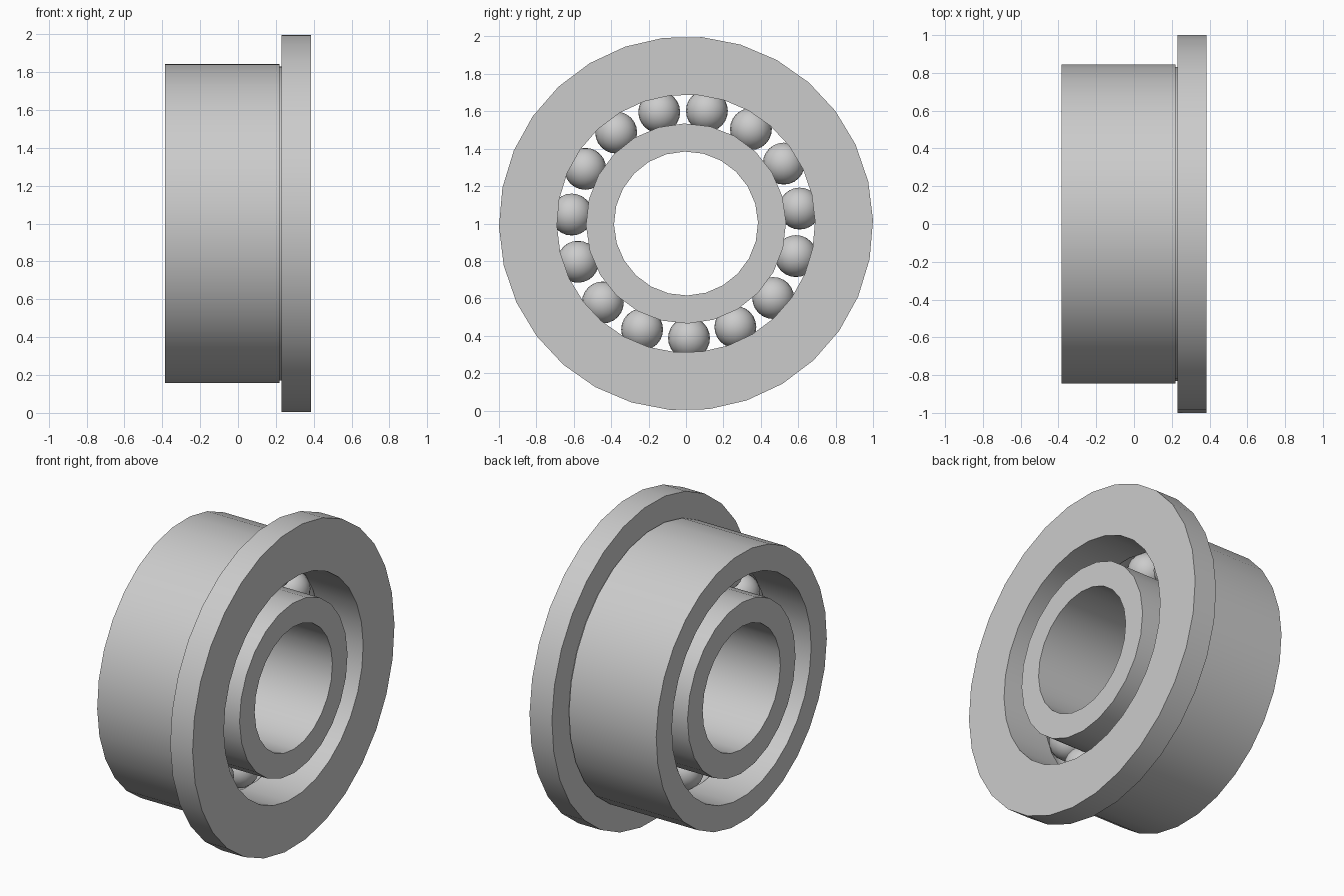
import bpy
import bmesh
from math import sin, cos, pi, radians, asin
from mathutils import Vector

cube = bpy.data.objects.get("Cube")
if cube:
    bpy.data.objects.remove(cube, do_unlink=True)

HALF = 0.385        # half width of the bearing
PITCH = 0.613       # radius of the circle of balls
BALL = 0.112
GROOVE = 0.114
COUNT = 15

steel = bpy.data.materials.new("steel grey")
steel.use_nodes = True
GREY = (0.6, 0.6, 0.6, 1)
steel.diffuse_color = GREY
steel.node_tree.nodes["Principled BSDF"].inputs["Base Color"].default_value = GREY


def finish(name, bm):
    bmesh.ops.recalc_face_normals(bm, faces=bm.faces)
    mesh = bpy.data.meshes.new(name)
    bm.to_mesh(mesh)
    bm.free()
    mesh.materials.append(steel)
    obj = bpy.data.objects.new(name, mesh)
    bpy.context.collection.objects.link(obj)
    bpy.ops.object.select_all(action="DESELECT")
    obj.select_set(True)
    bpy.context.view_layer.objects.active = obj
    bpy.ops.object.shade_smooth_by_angle(angle=radians(30))
    return obj


def on_axis(x, r, a):
    """Point at distance r and angle a around the horizontal axle."""
    return Vector((x, r * cos(a), 1 + r * sin(a)))


def revolve(name, profile, segments, start=0.0):
    """Closed (x, radius) profile turned into a ring."""
    bm = bmesh.new()
    loops = [[bm.verts.new(on_axis(x, r, start + 2 * pi * i / segments))
              for x, r in profile] for i in range(segments)]
    n = len(profile)
    for i, loop in enumerate(loops):
        following = loops[(i + 1) % segments]
        for j in range(n):
            k = (j + 1) % n
            bm.faces.new((loop[j], loop[k], following[k], following[j]))
    return finish(name, bm)


def raceway(shoulder, steps=10):
    """Groove arc from -x to +x, cut into a wall at the shoulder radius."""
    side = 1 if shoulder > PITCH else -1
    low = asin(abs(shoulder - PITCH) / GROOVE)
    angles = [pi - low - (pi - 2 * low) * i / steps for i in range(steps + 1)]
    return [(GROOVE * cos(a), PITCH + side * GROOVE * sin(a)) for a in angles]


# Outer ring with flange, small relief groove and ball raceway
outer_profile = [(-HALF, 0.69)] + raceway(0.69) + [
    (HALF, 0.69), (HALF, 1.0), (0.23, 1.0),
    (0.23, 0.832), (0.22, 0.832), (0.22, 0.845), (-HALF, 0.845)]
revolve("outer_ring", outer_profile, 30, radians(1))

# Inner ring with bore and ball raceway
inner_profile = [(-HALF, 0.535)] + raceway(0.535) + [
    (HALF, 0.535), (HALF, 0.385), (-HALF, 0.385)]
revolve("inner_ring", inner_profile, 24, radians(1))

# Balls
for i in range(COUNT):
    bm = bmesh.new()
    bmesh.ops.create_uvsphere(bm, u_segments=20, v_segments=12, radius=BALL)
    angle = radians(-88.5) + 2 * pi * i / COUNT
    bmesh.ops.translate(bm, verts=bm.verts, vec=on_axis(0, PITCH, angle))
    finish(f"ball_{i + 1}", bm)
